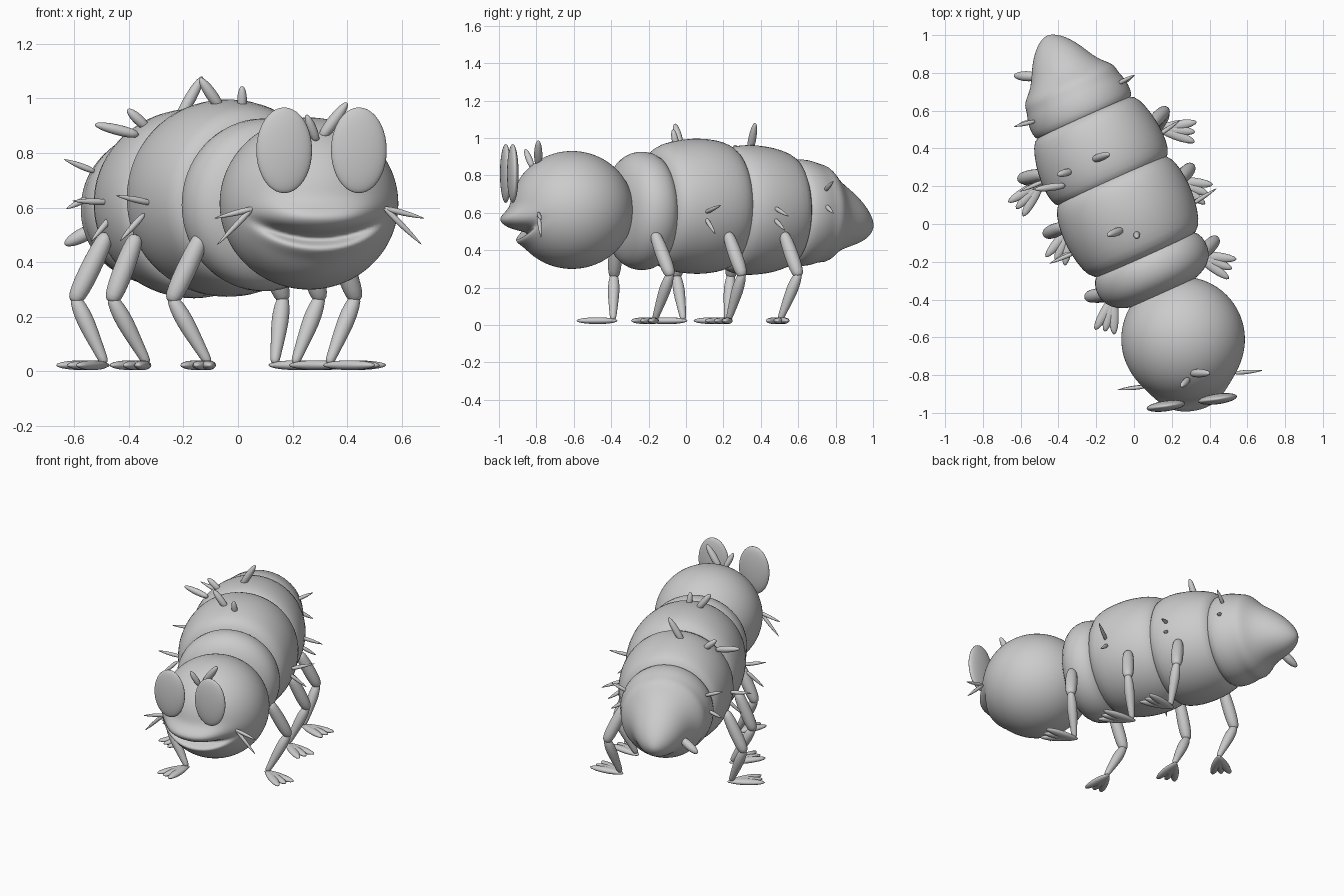
import bpy, bmesh, math
from mathutils import Vector, Matrix

if "Cube" in bpy.data.objects:
    bpy.data.objects.remove(bpy.data.objects["Cube"])


def finish(name, bm, levels=1):
    bmesh.ops.recalc_face_normals(bm, faces=bm.faces)
    me = bpy.data.meshes.new(name)
    bm.to_mesh(me)
    bm.free()
    for p in me.polygons:
        p.use_smooth = True
    ob = bpy.data.objects.new(name, me)
    bpy.context.collection.objects.link(ob)
    if levels:
        m = ob.modifiers.new("smooth", 'SUBSURF')
        m.levels = m.render_levels = levels
    return ob


def lathe(name, a, b, profile, sides=12, levels=1):
    """Round form along a->b; profile rows are (distance 0-1, radius, z shift)."""
    a, b = Vector(a), Vector(b)
    rot = (b - a).to_track_quat('Z', 'Y')
    bm = bmesh.new()
    rings = []
    for row in profile:
        c = a.lerp(b, row[0])
        c.z += row[2] if len(row) > 2 else 0
        rings.append([bm.verts.new(c + rot @ Vector((
            row[1] * math.cos(2 * math.pi * i / sides),
            row[1] * math.sin(2 * math.pi * i / sides), 0))) for i in range(sides)])
    for r0, r1 in zip(rings, rings[1:]):
        for i in range(sides):
            j = (i + 1) % sides
            bm.faces.new((r0[i], r0[j], r1[j], r1[i]))
    bm.faces.new(rings[0])
    bm.faces.new(rings[-1])
    return finish(name, bm, levels)


def ellipsoid(name, matrix, radii, u=24, v=14):
    bm = bmesh.new()
    bmesh.ops.create_uvsphere(bm, u_segments=u, v_segments=v, radius=1)
    bmesh.ops.transform(bm, matrix=matrix @ Matrix.Diagonal((*radii, 1)), verts=bm.verts)
    return finish(name, bm, 0)


def spine(name, a, b, r):
    # rounded bristle, thickest in the middle
    lathe(name, a, b, [(0, r * .7), (.35, r), (.7, r * .9), (.92, r * .55), (1, r * .2)], 10)


def whisker(name, a, b, r=.013):
    lathe(name, a, b, [(0, r * .6), (.3, r), (.65, r * .75), (1, r * .1)], 10)


# body segments strung along a slanted axis
def axis(s, z):
    return (-.03 - .41 * s, .04 + .912 * s, z)


SEGMENTS = {
    "front_segment": (.61, [(-.46, .12), (-.44, .22), (-.40, .285), (-.35, .315), (-.29, .322),
                            (-.23, .305), (-.19, .25), (-.18, .1)]),
    "middle_segment": (.635, [(-.25, .12), (-.24, .27), (-.20, .325), (-.12, .35), (-.02, .366),
                              (.08, .363), (.16, .348), (.21, .32), (.24, .27), (.25, .1)]),
    "rear_segment": (.615, [(.18, .12), (.185, .29), (.21, .333), (.28, .35), (.36, .35),
                            (.45, .338), (.54, .31), (.59, .275), (.60, .1)]),
    "tail_segment": (.60, [(.55, .1), (.555, .26), (.58, .285), (.64, .289), (.69, .278),
                           (.72, .266), (.76, .263, -.005), (.79, .238, -.01), (.83, .195, -.015),
                           (.89, .162, -.025), (.95, .13, -.04), (1.0, .09, -.055),
                           (1.035, .05, -.065), (1.05, .01, -.07)]),
}
for name, (z, prof) in SEGMENTS.items():
    lathe(name, axis(0, z), axis(1, z), prof, 32)

# head with raised upper lip and smiling mouth
HEAD = Matrix.Translation((.26, -.61, .615)) @ Matrix.Rotation(math.radians(7.8), 4, 'Z')
bm = bmesh.new()
bmesh.ops.create_uvsphere(bm, u_segments=128, v_segments=96, radius=1)
for v in bm.verts:
    v.co = Vector((v.co.x * .327, v.co.y * .33, v.co.z * .315))
    x, y, z = v.co
    if y < 0:
        lift = .045 * (x / .2) ** 2
        wide = math.exp(-(x / .2) ** 4)
        lip = .058 * math.exp(-((z + .055 - lift * .5) / .05) ** 2)
        groove = .075 * math.exp(-((z + .128 - lift) / .022) ** 2)
        chin = .02 * math.exp(-((z + .165 - lift) / .03) ** 2)
        v.co.y -= wide * (lip - groove + chin)
bmesh.ops.transform(bm, matrix=HEAD, verts=bm.verts)
finish("head", bm, 0)

# disc eyes
for side, label in ((-1, "left"), (1, "right")):
    ellipsoid(label + "_eye", HEAD @ Matrix.Translation((side * .138, -.338, .195)),
              (.103, .028, .157), 32, 20)

# feelers on the forehead
spine("right_feeler", (.30, -.79, .85), (.40, -.79, .985), .025)
spine("left_feeler", (.29, -.82, .84), (.25, -.86, .94), .02)

# cheek whiskers
for a, b in [((.07, -.86, .60), (-.09, -.878, .56)), ((.06, -.86, .605), (-.08, -.875, .46)),
             ((.53, -.79, .60), (.685, -.775, .56)), ((.53, -.79, .605), (.675, -.775, .462))]:
    whisker("whisker", a, b)

# legs: hip, knee, ankle, direction of the toes
LEGS = {
    "left_front": ((-.14, -.37, .48), (-.24, -.385, .265), (-.11, -.39, .035), (-.05, -.2)),
    "left_middle": ((-.38, -.02, .475), (-.46, -.05, .265), (-.335, -.015, .035), (-.09, -.2)),
    "left_rear": ((-.49, .26, .48), (-.595, .24, .265), (-.49, .22, .035), (-.15, -.155)),
    "right_front": ((.36, -.16, .47), (.43, -.085, .27), (.335, -.165, .035), (.205, -.08)),
    "right_middle": ((.24, .23, .47), (.30, .30, .27), (.21, .23, .035), (.205, -.08)),
    "right_rear": ((.095, .53, .47), (.165, .60, .27), (.135, .505, .035), (.21, -.02)),
}
for name, (hip, knee, ankle, toe) in LEGS.items():
    lathe(name + "_upper_leg", hip, knee,
          [(-.12, .012), (-.08, .028), (.1, .036), (.5, .04), (.85, .037), (1.03, .028), (1.06, .01)])
    lathe(name + "_lower_leg", knee, ankle,
          [(-.06, .01), (0, .024), (.25, .034), (.5, .031), (.85, .021), (1, .018), (1.03, .008)])
    heading = math.atan2(toe[1], toe[0])
    reach = math.hypot(*toe)
    # flat foot of three fanned toes
    for k, length in ((-1, .95), (0, .9), (1, .95)):
        half = reach * length / 2 + .012
        M = (Matrix.Translation((ankle[0], ankle[1], .023))
             @ Matrix.Rotation(heading + k * .27, 4, 'Z') @ Matrix.Translation((half - .024, 0, 0)))
        ellipsoid(name + "_toe", M, (half, .027, .018), 16, 10)

# stubby bristles on the back and tail
for a, b, r in [((-.22, .34, .92), (-.13, .37, 1.08), .024),
                ((-.06, -.03, .96), (-.14, -.06, 1.075), .024),
                ((.015, -.05, .95), (.015, -.07, 1.045), .02),
                ((-.33, .28, .89), (-.405, .26, .96), .022),
                ((-.36, .205, .865), (-.525, .183, .905), .022),
                ((-.51, .78, .53), (-.635, .785, .465), .03)]:
    spine("back_bristle", a, b, r)

# pointed bristles along the sides
for a, b in [((-.31, -.15, .615), (-.45, -.21, .645)), ((-.34, -.15, .58), (-.435, -.205, .475)),
             ((-.47, .23, .62), (-.61, .17, .625)), ((-.46, .23, .57), (-.54, .18, .475)),
             ((-.52, .545, .73), (-.64, .515, .778)), ((-.55, .545, .635), (-.63, .515, .595)),
             ((.30, .10, .60), (.44, .19, .642)), ((.29, .10, .58), (.40, .16, .482)),
             ((.13, .47, .63), (.245, .55, .58)), ((.13, .47, .57), (.21, .53, .505)),
             ((-.09, .74, .715), (.005, .79, .772)), ((-.07, .74, .645), (.005, .79, .595))]:
    whisker("side_bristle", a, b, .014)
